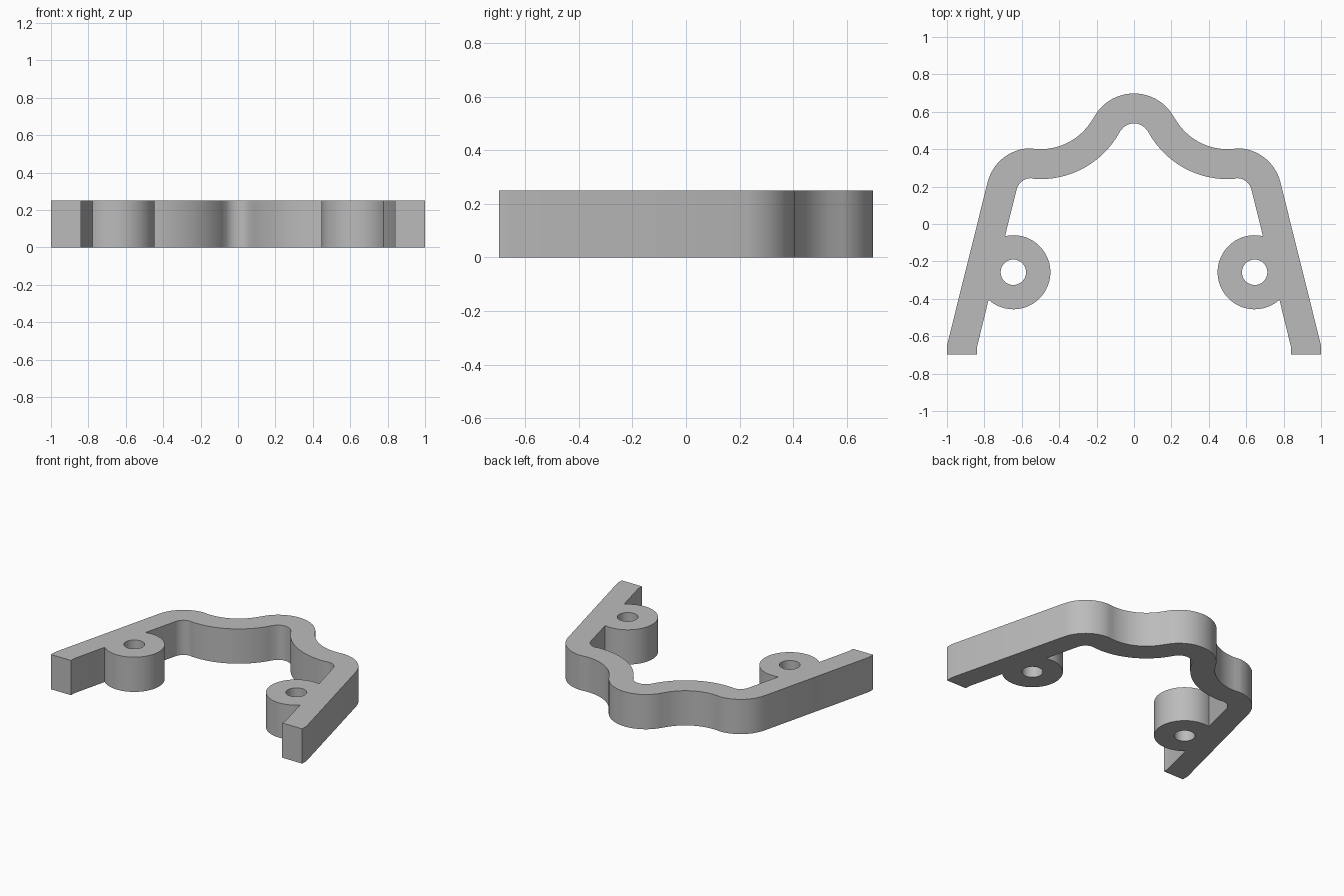
import bpy, bmesh, math
from mathutils import Vector

if "Cube" in bpy.data.objects:
    bpy.data.objects.remove(bpy.data.objects["Cube"], do_unlink=True)

HEIGHT = 0.25
END_Y = -0.698
CROWN, DIP, SHOULDER = (0, 0.455), (0.5, 0.722), (0.55, 0.165)
BOSS = (0.645, -0.258)


def arc(centre, radius, start, end, steps):
    """Points on an arc, angles in degrees."""
    angles = [math.radians(start + (end - start) * i / steps) for i in range(steps + 1)]
    return [(centre[0] + radius * math.cos(a), centre[1] + radius * math.sin(a)) for a in angles]


# The crown and dip arcs meet tangentially along this direction
tangent = math.degrees(math.atan2(DIP[1] - CROWN[1], DIP[0] - CROWN[0]))
lean = 14.2  # outward lean of the arms

# Half outline: outer edge from the crown to the arm end, then back inside
half = arc(CROWN, 0.243, 90, tangent, 16)
half += arc(DIP, 0.322, 180 + tangent, 274, 20)[1:]
half += arc(SHOULDER, 0.24, 88, lean, 16)
half += [(1.0, -0.65), (1.0, END_Y), (0.84, END_Y), (0.84, -0.66)]
half += arc(BOSS, 0.198, -48, -283, 48)
half += arc(SHOULDER, 0.08, lean, 90, 12)
half += arc(DIP, 0.482, 274, 180 + tangent, 24)
half += arc(CROWN, 0.083, tangent, 90, 12)[1:]

# Mirror the half; the two points on the centre line are shared
outline = half + [(-x, y) for x, y in reversed(half[1:-1])]
loops = [outline]
for side in (1, -1):
    loops.append(arc((side * BOSS[0], BOSS[1]), 0.068, 0, 360, 40)[:-1])

# Fill the flat profile with its screw holes, then extrude it
bm = bmesh.new()
for loop in loops:
    verts = [bm.verts.new((x, y, 0)) for x, y in loop]
    for i, v in enumerate(verts):
        bm.edges.new((v, verts[(i + 1) % len(verts)]))
bmesh.ops.triangle_fill(bm, edges=bm.edges[:], use_beauty=True, use_dissolve=False)
result = bmesh.ops.extrude_face_region(bm, geom=bm.faces[:])
top = [g for g in result["geom"] if isinstance(g, bmesh.types.BMVert)]
bmesh.ops.translate(bm, verts=top, vec=Vector((0, 0, HEIGHT)))
bmesh.ops.recalc_face_normals(bm, faces=bm.faces[:])

mesh = bpy.data.meshes.new("bracket")
bm.to_mesh(mesh)
bm.free()
bracket = bpy.data.objects.new("bracket", mesh)
bpy.context.collection.objects.link(bracket)

# Plain grey
grey = bpy.data.materials.new("light_grey")
grey.use_nodes = True
colour = (0.5, 0.5, 0.5, 1)
grey.diffuse_color = colour
for node in grey.node_tree.nodes:
    if node.type == "BSDF_PRINCIPLED":
        node.inputs["Base Color"].default_value = colour
mesh.materials.append(grey)

# Smooth curved walls, crisp rims
bpy.ops.object.select_all(action="DESELECT")
bracket.select_set(True)
bpy.context.view_layer.objects.active = bracket
bpy.ops.object.shade_smooth_by_angle(angle=math.radians(25))
